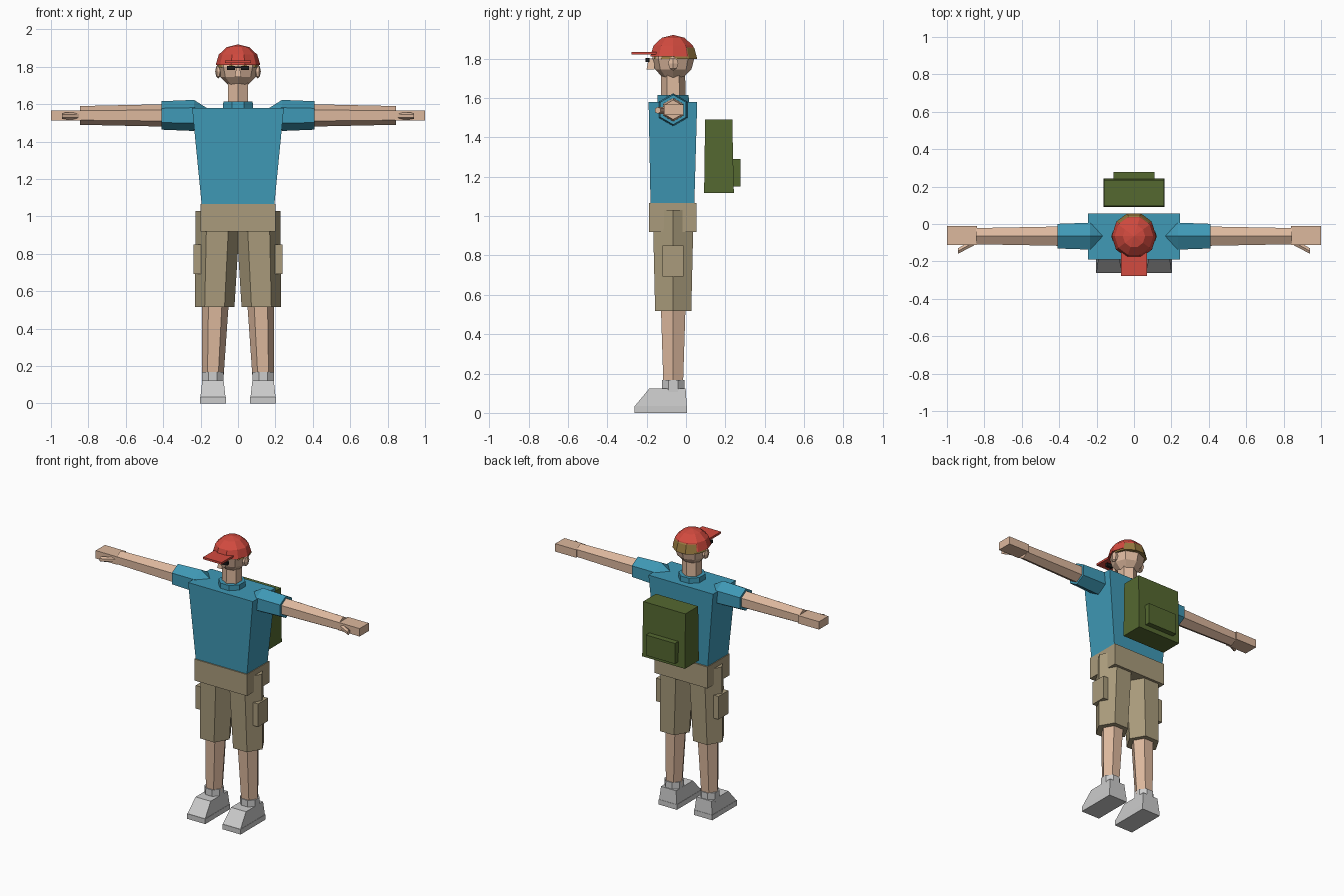
import bpy, bmesh
from math import sin, cos, pi
from mathutils import Vector

if "Cube" in bpy.data.objects:
    bpy.data.objects.remove(bpy.data.objects["Cube"])

COLORS = {
    "skin": (0.72, 0.48, 0.34, 1), "shirt": (0.05, 0.32, 0.47, 1),
    "khaki": (0.40, 0.33, 0.20, 1), "green": (0.09, 0.14, 0.03, 1),
    "red": (0.65, 0.07, 0.05, 1), "brown": (0.30, 0.19, 0.05, 1),
    "black": (0.01, 0.01, 0.01, 1),
}
MATS = {}
for key, col in COLORS.items():
    MATS[key] = bpy.data.materials.new(key)
    MATS[key].diffuse_color = col

CY = -0.065  # depth of the body's centre line


def finish(name, bm, color=None):
    bmesh.ops.remove_doubles(bm, verts=bm.verts, dist=0.0005)
    bmesh.ops.recalc_face_normals(bm, faces=bm.faces)
    mesh = bpy.data.meshes.new(name)
    bm.to_mesh(mesh)
    bm.free()
    if color:
        mesh.materials.append(MATS[color])
    ob = bpy.data.objects.new(name, mesh)
    bpy.context.collection.objects.link(ob)
    return ob


def skin_rings(name, rings, color):
    """Join equal rings of points into a closed, flat-faced solid."""
    bm = bmesh.new()
    loops = [[bm.verts.new(p) for p in ring] for ring in rings]
    n = len(loops[0])
    for a, b in zip(loops, loops[1:]):
        for i in range(n):
            j = (i + 1) % n
            bm.faces.new((a[i], a[j], b[j], b[i]))
    bm.faces.new(loops[0])
    bm.faces.new(loops[-1])
    return finish(name, bm, color)


def tube(name, stations, color=None, n=6, axis="Z", phase=0.0):
    """Loft n-sided rings; each station is (x, y, z, radius)."""
    rings = []
    for x, y, z, r in stations:
        ring = []
        for i in range(n):
            a = 2 * pi * i / n + phase
            if axis == "Z":
                off = (r * cos(a), r * sin(a), 0)
            else:
                off = (0, r * sin(a), r * cos(a))
            ring.append(Vector((x, y, z)) + Vector(off))
        rings.append(ring)
    return skin_rings(name, rings, color)


def block(name, levels, color=None):
    """Tapered box; each level is (z, x0, x1, y0, y1)."""
    rings = [[(x0, y0, z), (x1, y0, z), (x1, y1, z), (x0, y1, z)]
             for z, x0, x1, y0, y1 in levels]
    return skin_rings(name, rings, color)


def box(name, x0, x1, y0, y1, z0, z1, color=None):
    return block(name, [(z0, x0, x1, y0, y1), (z1, x0, x1, y0, y1)], color)


def ball(name, center, size, color, seg=8, rings=6, half=False):
    bm = bmesh.new()
    bmesh.ops.create_uvsphere(bm, u_segments=seg, v_segments=rings, radius=1)
    if half:
        cut = bmesh.ops.bisect_plane(
            bm, geom=bm.verts[:] + bm.edges[:] + bm.faces[:], dist=0.001,
            plane_co=(0, 0, 0), plane_no=(0, 0, 1), clear_inner=True)
        bmesh.ops.holes_fill(bm, edges=[e for e in bm.edges if e.is_boundary])
    for v in bm.verts:
        # first meridian points to the back
        x, y, z = -v.co.y, v.co.x, v.co.z
        v.co = Vector((x * size[0], y * size[1], z * size[2])) + Vector(center)
    return finish(name, bm, color)


# torso, collar and neck
block("shirt_torso", [(1.05, -0.193, 0.193, -0.18, 0.042),
                      (1.58, -0.245, 0.245, -0.19, 0.057)], "shirt")
tube("collar", [(0, CY, 1.56, 0.087), (0, CY, 1.615, 0.085)], "shirt",
     n=8, phase=pi / 8)
tube("neck", [(0, CY, 1.58, 0.063), (0, CY, 1.76, 0.06)], "skin", phase=pi / 2)

# head and face
ball("head", (0, CY, 1.80), (0.11, 0.107, 0.11), "skin")
ball("hair", (0, -0.053, 1.797), (0.114, 0.116, 0.113), "brown", 10, 6, True)
ball("cap", (0, CY, 1.81), (0.119, 0.122, 0.11), "red", 10, 6, True)
box("cap_brim", -0.07, 0.07, -0.278, -0.15, 1.82, 1.834, "red")
block("nose", [(1.745, -0.018, 0.018, -0.20, -0.16),
               (1.80, -0.008, 0.008, -0.19, -0.16)], "skin")
box("glasses_bridge", -0.02, 0.02, -0.202, -0.19, 1.793, 1.802, "black")

# waist of the shorts
box("shorts_waist", -0.2, 0.2, -0.188, 0.053, 0.92, 1.067, "khaki")

# paired parts
for s, side in ((1, "right"), (-1, "left")):
    def bx(name, x0, x1, *rest):
        return box(f"{name}_{side}", min(s * x0, s * x1), max(s * x0, s * x1), *rest)

    bx("glasses_lens", 0.015, 0.06, -0.205, -0.185, 1.782, 1.804, "black")
    ball(f"ear_{side}", (s * 0.105, CY, 1.775), (0.017, 0.03, 0.037), "skin", 6, 4)

    # sleeve with pointed shoulder, arm, hand, thumb
    tube(f"sleeve_{side}", [(s * 0.155, CY, 1.572, 0),
                            (s * 0.235, CY, 1.54, 0.083),
                            (s * 0.41, CY, 1.54, 0.076)], "shirt", axis="X")
    tube(f"arm_{side}", [(s * 0.38, CY, 1.54, 0.06),
                         (s * 0.845, CY, 1.54, 0.05)], "skin", axis="X")
    bx("hand", 0.84, 1.0, -0.112, -0.012, 1.513, 1.567, "skin")
    tube(f"thumb_{side}", [(s * 0.85, -0.095, 1.537, 0.019),
                           (s * 0.94, -0.144, 1.537, 0.017)], "skin", axis="X")

    # shorts leg, side pocket, shin, sock
    tube(f"shorts_leg_{side}", [(s * 0.125, CY, 0.517, 0.106),
                                (s * 0.107, CY, 1.03, 0.12)], "khaki")
    bx("shorts_pocket", 0.195, 0.237, -0.12, -0.013, 0.692, 0.85, "khaki")
    tube(f"shin_{side}", [(s * 0.136, CY, 0.10, 0.056),
                          (s * 0.121, CY, 0.56, 0.073)], "skin")
    tube(f"sock_{side}", [(s * 0.135, CY, 0.10, 0.063),
                          (s * 0.135, CY, 0.168, 0.062)], n=8, phase=pi / 8)

    # shoe: sole and sloped upper
    bx("shoe_sole", 0.065, 0.203, -0.262, 0.006, 0.0, 0.035)
    c = s * 0.134
    block(f"shoe_upper_{side}", [(0.035, c - 0.067, c + 0.067, -0.26, 0.004),
                                 (0.124, c - 0.057, c + 0.057, -0.186, -0.002)])

# backpack
block("backpack", [(1.117, -0.162, 0.162, 0.092, 0.243),
                   (1.49, -0.16, 0.16, 0.097, 0.235)], "green")
box("backpack_pocket", -0.11, 0.11, 0.22, 0.277, 1.15, 1.29, "green")

for m in bpy.data.materials:
    if m.users and not m.is_grease_pencil:
        m.use_nodes = True
        m.node_tree.nodes["Principled BSDF"].inputs["Base Color"].default_value = m.diffuse_color
